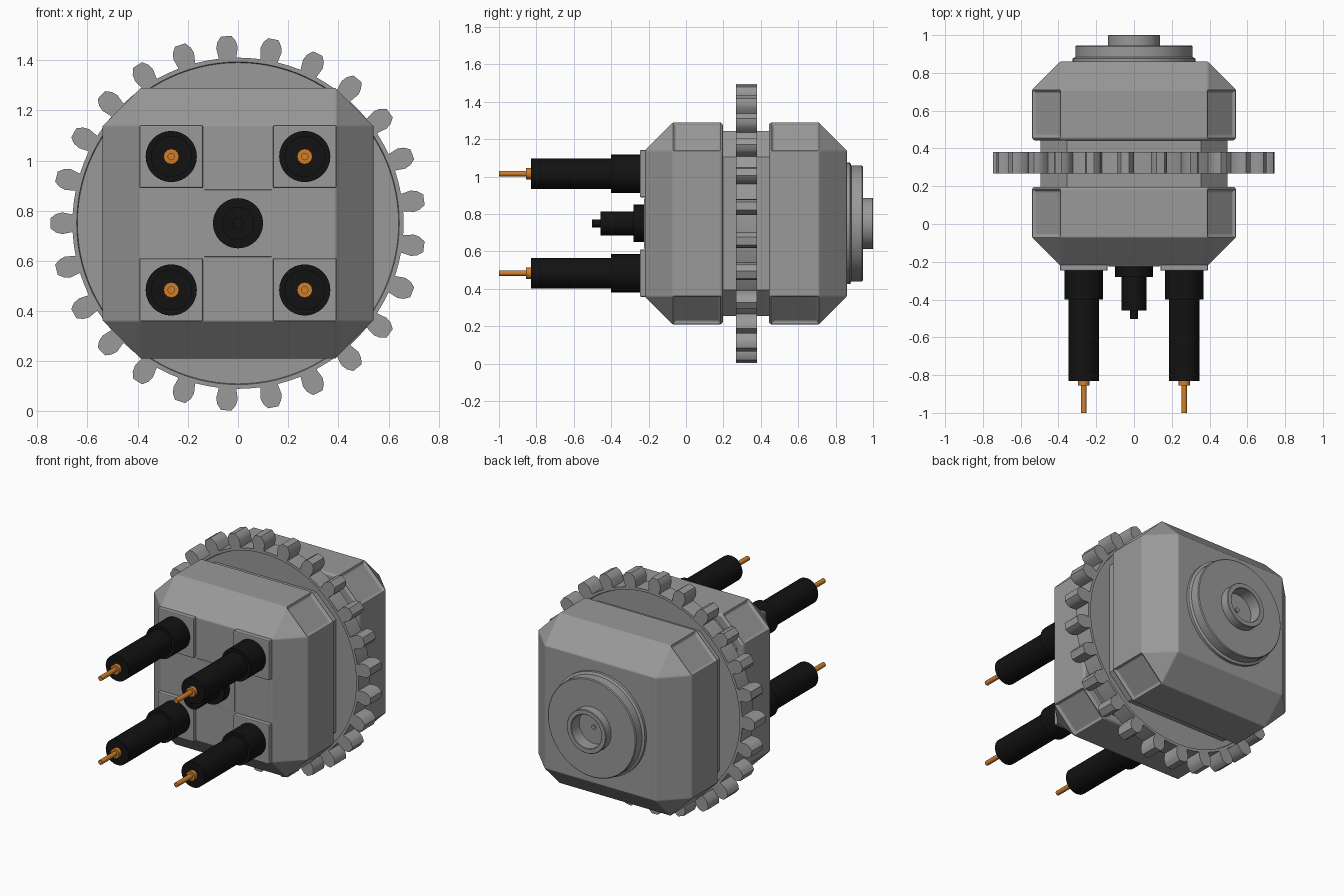
import bpy, bmesh, math
from mathutils import Vector

if "Cube" in bpy.data.objects:
    bpy.data.objects.remove(bpy.data.objects["Cube"])

CZ = 0.75      # height of the main axis
MID = 0.32     # y of the gear plane


def material(name, rgb):
    m = bpy.data.materials.new(name)
    m.diffuse_color = (*rgb, 1)
    m.use_nodes = True
    m.node_tree.nodes["Principled BSDF"].inputs["Base Color"].default_value = m.diffuse_color
    return m


GREY = material("grey metal", (0.32, 0.32, 0.32))
BLACK = material("black rubber", (0.006, 0.006, 0.006))
ORANGE = material("copper orange", (0.64, 0.21, 0.025))


def finish(bm, name, mat, smooth=False, bevel=0):
    bmesh.ops.recalc_face_normals(bm, faces=bm.faces)
    me = bpy.data.meshes.new(name)
    bm.to_mesh(me)
    bm.free()
    ob = bpy.data.objects.new(name, me)
    bpy.context.collection.objects.link(ob)
    me.materials.append(mat)
    if smooth:
        bpy.ops.object.select_all(action='DESELECT')
        ob.select_set(True)
        bpy.context.view_layer.objects.active = ob
        bpy.ops.object.shade_smooth_by_angle(angle=math.radians(32))
    if bevel:
        b = ob.modifiers.new("bevel", 'BEVEL')
        b.width, b.segments = bevel, 2
        b.limit_method, b.angle_limit = 'ANGLE', math.radians(30)
    return ob


def revolve(bm, profile, x=0, z=CZ, n=48):
    """Turn (radius, y) points around an axis parallel to y."""
    rings = []
    for r, y in profile:
        if r == 0:
            rings.append([bm.verts.new((x, y, z))] * n)
        else:
            rings.append([bm.verts.new((x + r * math.cos(2 * math.pi * i / n), y,
                                        z + r * math.sin(2 * math.pi * i / n)))
                          for i in range(n)])
    for a, b in zip(rings, rings[1:]):
        for i in range(n):
            j = (i + 1) % n
            bm.faces.new(dict.fromkeys((a[i], a[j], b[j], b[i])))


def lathe(name, mat, profile, x=0, z=CZ, n=48):
    bm = bmesh.new()
    revolve(bm, profile, x, z, n)
    return finish(bm, name, mat, smooth=True)


def octagon(h, c, y):
    """Square of half size h with corners cut by c."""
    k = h - c
    return [(sx * a, y, CZ + sz * b) for sx in (-1, 1) for sz in (-1, 1)
            for a, b in ((h, k), (k, h))]


def hull(points):
    bm = bmesh.new()
    for p in points:
        bm.verts.new(p)
    bmesh.ops.convex_hull(bm, input=bm.verts)
    bmesh.ops.dissolve_limit(bm, angle_limit=0.01, verts=bm.verts, edges=bm.edges)
    bmesh.ops.recalc_face_normals(bm, faces=bm.faces)
    return bm


def plate(name, x, z, half, y0, y1, bevel):
    pts = [(x + sx * half, y, z + sz * half)
           for sx in (-1, 1) for sz in (-1, 1) for y in (y0, y1)]
    finish(hull(pts), name, GREY, bevel=bevel)


# Two chamfered housing blocks with recessed panels on the diagonal faces
for name, s in (("front_housing", -1), ("back_housing", 1)):
    end = [(sx * 0.39, MID + s * 0.54, CZ + sz * 0.39) for sx in (-1, 1) for sz in (-1, 1)]
    bm = hull(end + octagon(0.54, 0.15, MID + s * 0.39) + octagon(0.54, 0.15, MID + s * 0.135)
              + octagon(0.53, 0.146, MID + s * 0.123))
    diagonal = [f for f in bm.faces if abs(f.normal.y) < 0.1
                and abs(abs(f.normal.x) - abs(f.normal.z)) < 0.1]
    bmesh.ops.inset_individual(bm, faces=diagonal, thickness=0.018, depth=-0.014)
    finish(bm, name, GREY, bevel=0.005)

# Core joining the blocks
finish(hull(octagon(0.495, 0.14, MID - 0.16) + octagon(0.495, 0.14, MID + 0.16)),
       "core", GREY)

# Gear wheel: rimmed disc with 25 teeth
G0, G1 = 0.267, 0.38
bm = bmesh.new()
revolve(bm, [(0, G0 + 0.01), (0.64, G0 + 0.01), (0.643, G0), (0.66, G0),
             (0.66, G1), (0.643, G1), (0.64, G1 - 0.01), (0, G1 - 0.01)], n=100)
half_tooth = [(0.645, 0.034), (0.665, 0.036), (0.70, 0.043), (0.725, 0.037), (0.747, 0.021)]
outline = half_tooth + [(r, -w) for r, w in reversed(half_tooth)]
for i in range(25):
    a = math.radians(7.2 + 14.4 * i)
    u, v = Vector((math.cos(a), 0, math.sin(a))), Vector((-math.sin(a), 0, math.cos(a)))
    lo, hi = [[bm.verts.new(u * r + v * w + Vector((0, y, CZ))) for r, w in outline]
              for y in (G0, G1)]
    bm.faces.new(lo)
    bm.faces.new(hi)
    for k in range(len(outline)):
        j = (k + 1) % len(outline)
        bm.faces.new((lo[k], lo[j], hi[j], hi[k]))
finish(bm, "gear_wheel", GREY, smooth=True)

# Back flange with hollow hub and a small pin inside
lathe("back_flange", GREY, [(0, 0.85), (0.325, 0.85), (0.325, 0.877), (0.31, 0.884),
                            (0.31, 0.94), (0.305, 0.945), (0.137, 0.945), (0.137, 0.997),
                            (0.134, 1.0), (0.108, 1.0), (0.105, 0.997), (0.105, 0.92),
                            (0, 0.92)], n=64)
lathe("hub_pin", GREY, [(0, 0.915), (0.014, 0.915), (0.014, 0.928), (0, 0.928)], n=12)

# Centre square and centre nozzle on the front
plate("centre_panel", 0, CZ, 0.134, -0.225, -0.20, 0.002)
lathe("centre_nozzle", BLACK, [(0, -0.21), (0.1, -0.21), (0.1, -0.28), (0.065, -0.28),
                               (0.065, -0.457), (0.022, -0.457), (0.022, -0.503),
                               (0, -0.503)], n=32)

# Four prongs, each with mounting plate, black sleeve and orange tip
P = 0.266
for side, x in (("left", -P), ("right", P)):
    for level, z in (("lower", CZ - P), ("upper", CZ + P)):
        tag = f"{level}_{side}"
        plate(f"mount_plate_{tag}", x, z, 0.126, -0.247, -0.20, 0.006)
        lathe(f"sleeve_{tag}", BLACK, [(0, -0.23), (0.102, -0.23), (0.102, -0.40),
                                       (0.081, -0.40), (0.081, -0.83), (0, -0.83)], x, z, 32)
        lathe(f"tip_{tag}", ORANGE, [(0, -0.82), (0.031, -0.82), (0.031, -0.855),
                                     (0.015, -0.855), (0.015, -1.0), (0, -1.0)], x, z, 12)
